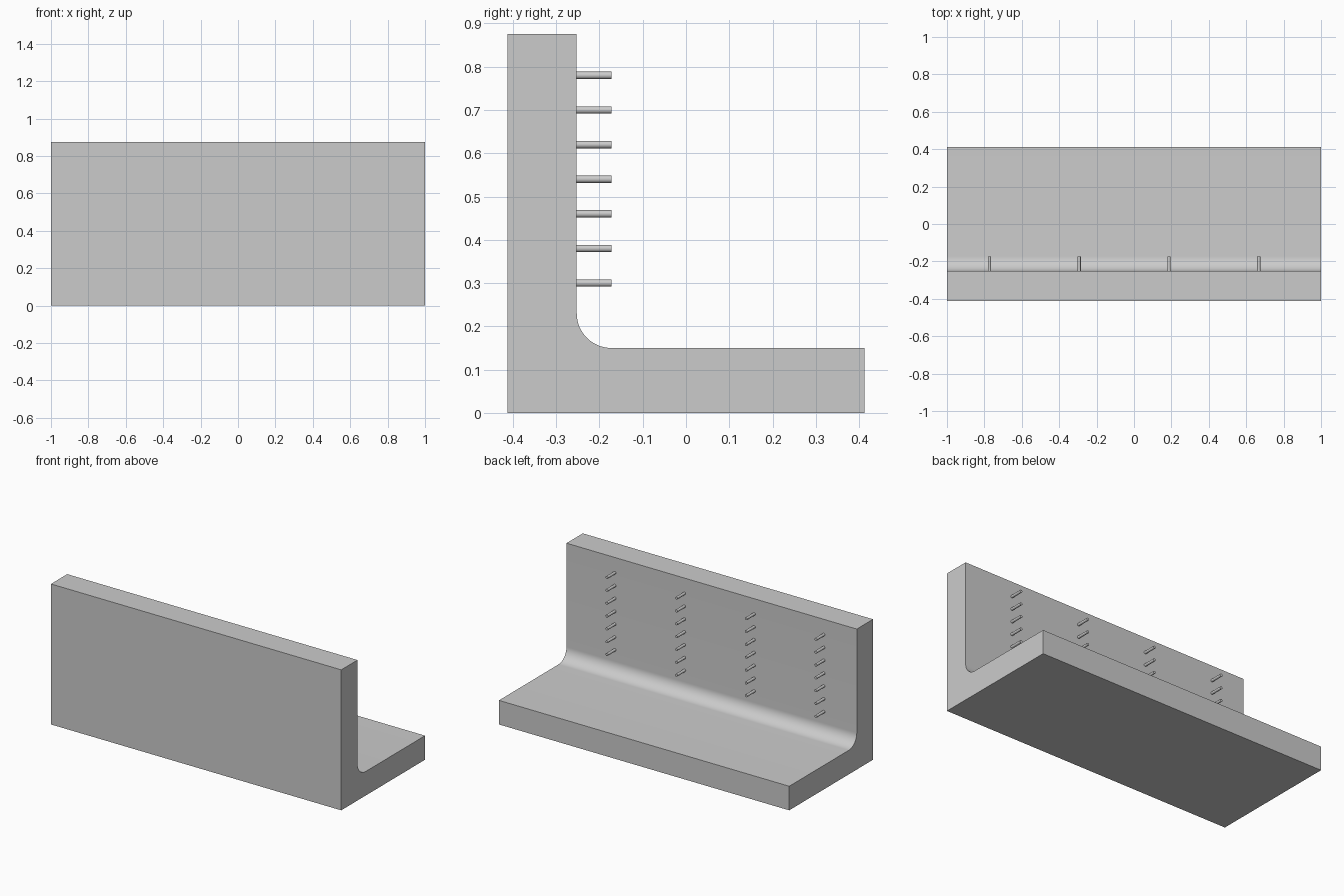
import bpy
import bmesh
from math import pi, sin, cos
from mathutils import Matrix

cube = bpy.data.objects.get("Cube")
if cube:
    bpy.data.objects.remove(cube, do_unlink=True)

grey = bpy.data.materials.new("plain grey")
grey.use_nodes = True
colour = (0.6, 0.6, 0.6, 1)
grey.diffuse_color = colour
grey.node_tree.nodes["Principled BSDF"].inputs["Base Color"].default_value = colour

HALF_LENGTH, HALF_DEPTH, HEIGHT = 1.0, 0.4125, 0.875
WALL_Y, BASE_Z, FILLET = -0.2525, 0.15, 0.08
PEG_LENGTH, PEG_RADIUS = 0.08, 0.0085


def finish(bm, name):
    """Turn a bmesh into a smooth shaded object with sharp corners kept."""
    bmesh.ops.recalc_face_normals(bm, faces=bm.faces)
    mesh = bpy.data.meshes.new(name)
    bm.to_mesh(mesh)
    bm.free()
    mesh.materials.append(grey)
    obj = bpy.data.objects.new(name, mesh)
    bpy.context.collection.objects.link(obj)
    bpy.ops.object.select_all(action="DESELECT")
    obj.select_set(True)
    bpy.context.view_layer.objects.active = obj
    bpy.ops.object.shade_smooth_by_angle(angle=pi / 6)
    return obj


# L-shaped bracket: side profile with a filleted inner corner, extruded along x
steps = 16
arc = [(WALL_Y + FILLET * (1 - cos(a)), BASE_Z + FILLET * (1 - sin(a)))
       for a in (i * pi / 2 / steps for i in range(steps + 1))]
profile = [(-HALF_DEPTH, 0), (-HALF_DEPTH, HEIGHT), (WALL_Y, HEIGHT), *arc,
           (HALF_DEPTH, BASE_Z), (HALF_DEPTH, 0)]
bm = bmesh.new()
end = bm.faces.new([bm.verts.new((-HALF_LENGTH, y, z)) for y, z in profile])
side = bmesh.ops.extrude_face_region(bm, geom=[end])["geom"]
bmesh.ops.translate(bm, vec=(2 * HALF_LENGTH, 0, 0),
                    verts=[v for v in side if isinstance(v, bmesh.types.BMVert)])
finish(bm, "angle_bracket")

# Four columns of seven pegs on the inner wall
for column in range(4):
    bm = bmesh.new()
    for row in range(7):
        place = Matrix.Translation((-0.773 + 0.48 * column,
                                    WALL_Y + PEG_LENGTH / 2,
                                    0.3 + 0.08 * row))
        bmesh.ops.create_cone(bm, cap_ends=True, segments=24,
                              radius1=PEG_RADIUS, radius2=PEG_RADIUS,
                              depth=PEG_LENGTH,
                              matrix=place @ Matrix.Rotation(pi / 2, 4, "X"))
    finish(bm, f"peg_column_{column + 1}")
